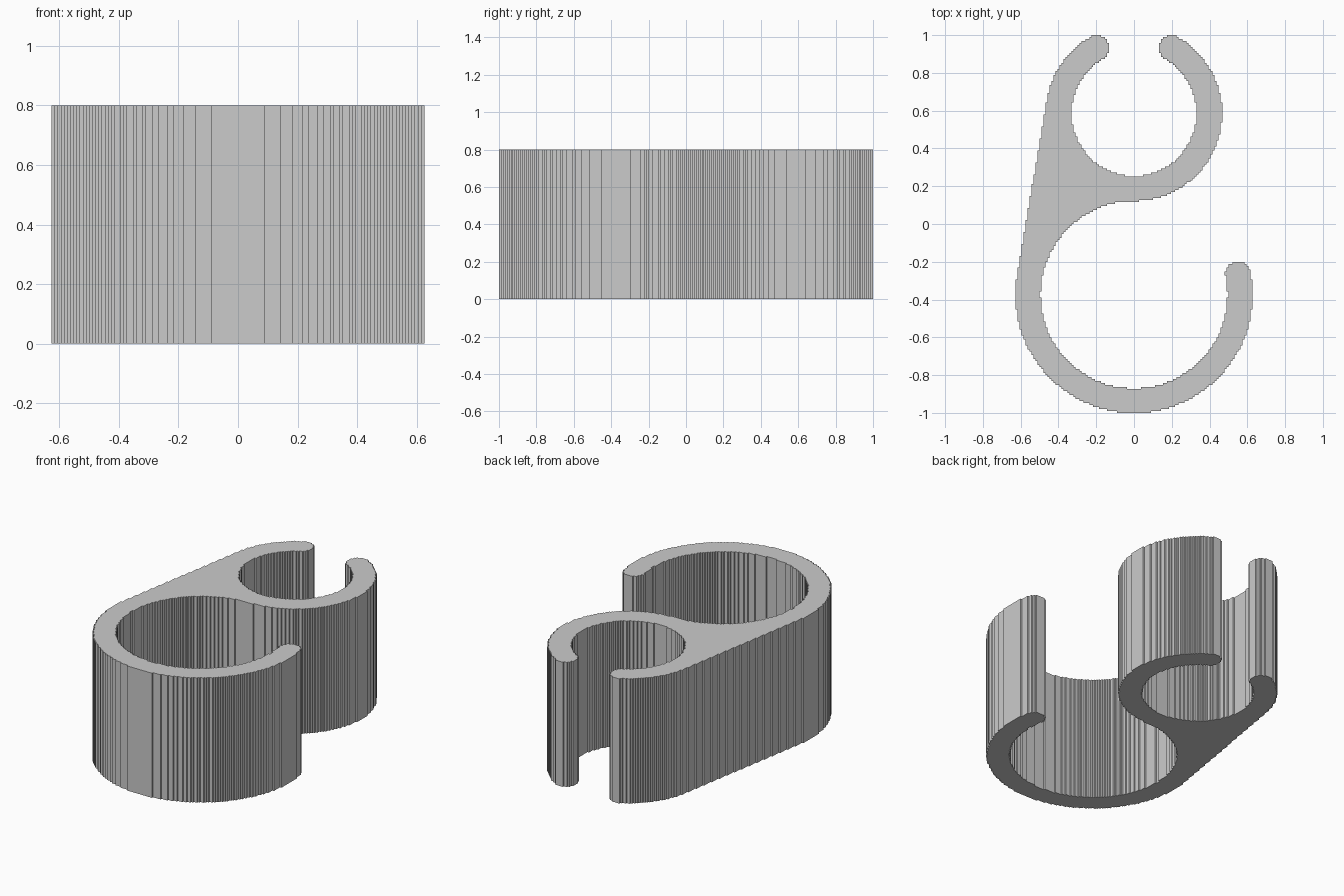
import bpy, bmesh, math
from mathutils import Vector

cube = bpy.data.objects.get("Cube")
if cube:
    bpy.data.objects.remove(cube)

# Clip dimensions
HEIGHT = 0.8
COLS, ROWS = 119, 190          # stepped outline resolution
STEP = 2 / ROWS
BIG, BIG_IN, BIG_OUT = Vector((0, -0.375)), 0.495, 0.626
SMALL, SMALL_IN, SMALL_OUT = Vector((0, 0.586)), 0.331, 0.466

# Straight outer wall, tangent to both rings on the -x side
slope = math.asin((BIG_OUT - SMALL_OUT) / (SMALL.y - BIG.y))
normal = Vector((-math.cos(slope), math.sin(slope)))
wall_start = BIG + normal * BIG_OUT
wall_end = SMALL + normal * SMALL_OUT


def open_ring(p, centre, inner, outer, gap_from, gap_to):
    """Ring with a gap between two angles and rounded tips."""
    d = p - centre
    angle = math.degrees(math.atan2(d.y, d.x))
    if not gap_from < angle < gap_to:
        return inner <= d.length <= outer
    middle, cap = (inner + outer) / 2, (outer - inner) / 2
    for a in (gap_from, gap_to):
        tip = Vector((math.cos(math.radians(a)), math.sin(math.radians(a))))
        if (d - tip * middle).length <= cap:
            return True
    return False


def web(p):
    """Solid bridge filling the space between the rings and the wall."""
    return (p.x < 0 and wall_start.y < p.y < wall_end.y
            and (p - BIG).dot(normal) <= BIG_OUT
            and (p - BIG).length >= BIG_IN
            and (p - SMALL).length >= SMALL_IN)


def solid(p):
    return (web(p)
            or open_ring(p, BIG, BIG_IN, BIG_OUT, 11.5, 90)
            or open_ring(p, SMALL, SMALL_IN, SMALL_OUT, 60, 120))


# Stepped footprint: keep the grid cells inside the outline
bm = bmesh.new()
bmesh.ops.create_grid(bm, x_segments=COLS, y_segments=ROWS, size=1)
bmesh.ops.scale(bm, vec=(COLS * STEP / 2, 1, 1), verts=bm.verts)
outside = [f for f in bm.faces if not solid(f.calc_center_median().xy)]
bmesh.ops.delete(bm, geom=outside, context='FACES')

# Raise the footprint, then merge the flat areas
top = bmesh.ops.extrude_face_region(bm, geom=bm.faces[:], use_keep_orig=True)["geom"]
bmesh.ops.translate(bm, vec=(0, 0, HEIGHT),
                    verts=[v for v in top if isinstance(v, bmesh.types.BMVert)])
bmesh.ops.recalc_face_normals(bm, faces=bm.faces)
bmesh.ops.dissolve_limit(bm, angle_limit=math.radians(1),
                         verts=bm.verts, edges=bm.edges)
mesh = bpy.data.meshes.new("double_clip")
bm.to_mesh(mesh)
bm.free()
clip = bpy.data.objects.new("double_clip", mesh)
bpy.context.collection.objects.link(clip)

# Plain grey plastic
grey = (0.6, 0.6, 0.6, 1)
mat = bpy.data.materials.new("grey_plastic")
mat.use_nodes = True
mat.diffuse_color = grey
mat.node_tree.nodes["Principled BSDF"].inputs["Base Color"].default_value = grey
mesh.materials.append(mat)
